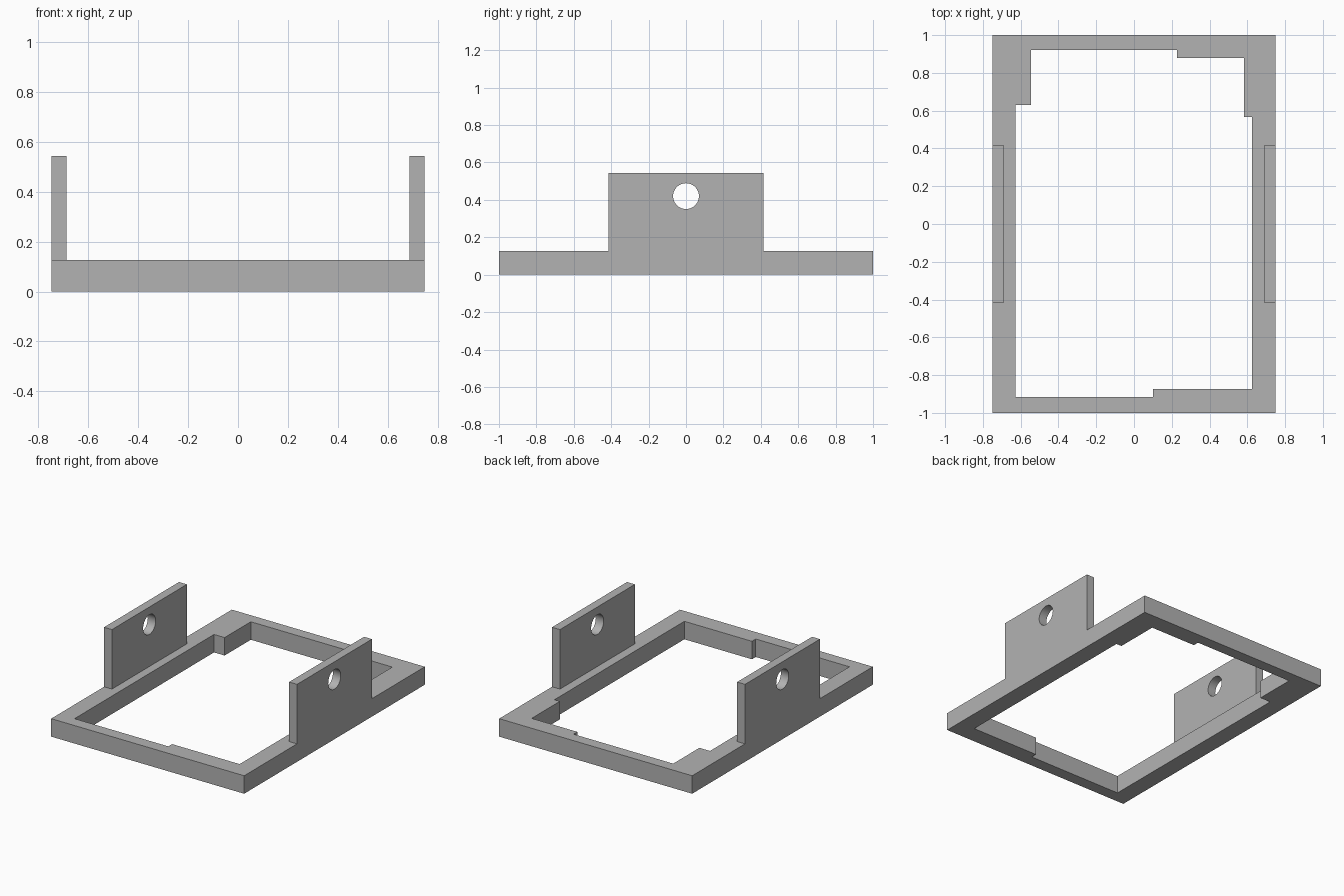
import bpy, bmesh, math
from mathutils import Vector

cube = bpy.data.objects.get("Cube")
if cube:
    bpy.data.objects.remove(cube, do_unlink=True)

HALF_W, HALF_L = 0.748, 1.0        # outer frame
RIM_H, TAB_H = 0.126, 0.543        # frame and side tab heights
TAB_IN, TAB_Y = 0.687, 0.415       # inner face and half length of the tabs
HOLE_Z, HOLE_R = 0.42, 0.069

grey = bpy.data.materials.new("plain grey")
grey.use_nodes = True
colour = (0.45, 0.45, 0.45, 1)
grey.diffuse_color = colour
grey.node_tree.nodes["Principled BSDF"].inputs["Base Color"].default_value = colour


def prism(name, points, sweep):
    """Solid made by sweeping a closed outline along a vector."""
    bm = bmesh.new()
    face = bm.faces.new([bm.verts.new(p) for p in points])
    swept = bmesh.ops.extrude_face_region(bm, geom=[face])
    verts = [g for g in swept["geom"] if isinstance(g, bmesh.types.BMVert)]
    bmesh.ops.translate(bm, verts=verts, vec=Vector(sweep))
    bmesh.ops.recalc_face_normals(bm, faces=bm.faces)
    mesh = bpy.data.meshes.new(name)
    bm.to_mesh(mesh)
    bm.free()
    mesh.materials.append(grey)
    obj = bpy.data.objects.new(name, mesh)
    bpy.context.collection.objects.link(obj)
    return obj


def cut(target, cutter):
    """Subtract a cutter and discard it."""
    cutter.hide_render = True
    mod = target.modifiers.new("cut", 'BOOLEAN')
    mod.operation = 'DIFFERENCE'
    mod.solver = 'EXACT'
    mod.object = cutter
    bpy.context.view_layer.objects.active = target
    bpy.ops.object.modifier_apply(modifier=mod.name)
    bpy.data.objects.remove(cutter, do_unlink=True)


# Side silhouette swept across the full width
half = [(TAB_Y, TAB_H), (TAB_Y, RIM_H), (HALF_L, RIM_H), (HALF_L, 0)]
side = half + [(-y, z) for y, z in reversed(half)]
frame = prism("bracket_frame", [(-HALF_W, y, z) for y, z in side], (2 * HALF_W, 0, 0))

# Space between the two tabs
gap = [(-TAB_IN, RIM_H), (TAB_IN, RIM_H), (TAB_IN, 1), (-TAB_IN, 1)]
cut(frame, prism("tab_gap_cutter", [(x, -0.6, z) for x, z in gap], (0, 1.2, 0)))

# Stepped opening through the frame
opening = [(-0.627, -0.915), (0.10, -0.915), (0.10, -0.873), (0.624, -0.873),
           (0.624, 0.566), (0.582, 0.566), (0.582, 0.878), (0.228, 0.878),
           (0.228, 0.92), (-0.545, 0.92), (-0.545, 0.63), (-0.627, 0.63)]
cut(frame, prism("opening_cutter", [(x, y, -0.1) for x, y in opening], (0, 0, 0.4)))

# Round pivot hole through both tabs
sides = 48
ring = [2 * math.pi * i / sides for i in range(sides)]
cut(frame, prism("hole_cutter", [(-1, HOLE_R * math.cos(a), HOLE_Z + HOLE_R * math.sin(a))
                                 for a in ring], (2, 0, 0)))

# Smooth hole walls, sharp edges elsewhere
bpy.ops.object.select_all(action='DESELECT')
frame.select_set(True)
bpy.context.view_layer.objects.active = frame
bpy.ops.object.shade_smooth_by_angle(angle=math.radians(30))
